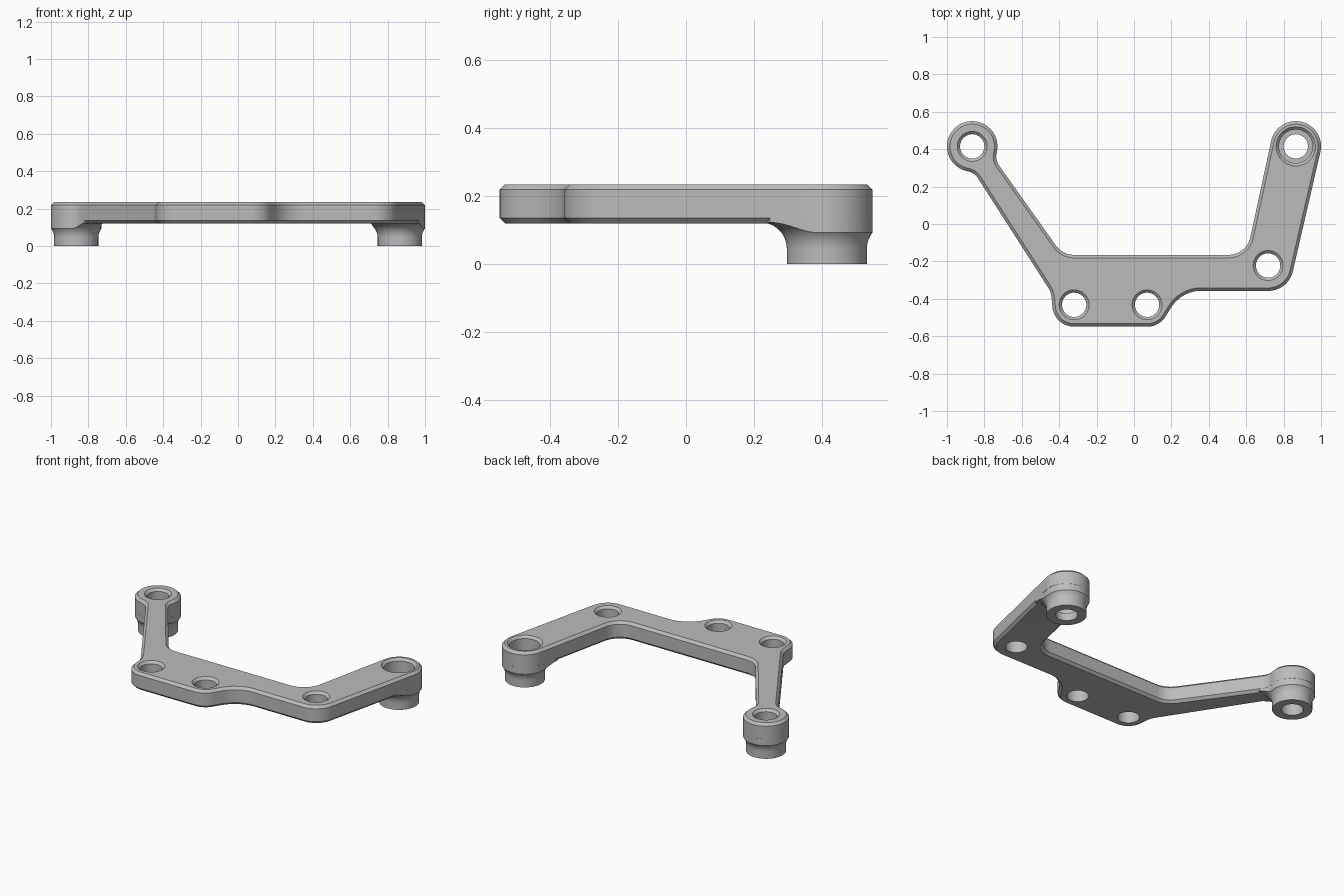
import bpy, bmesh, math
from mathutils import Vector

cube = bpy.data.objects.get("Cube")
if cube:
    bpy.data.objects.remove(cube, do_unlink=True)

BOTTOM, TOP, CHAMFER = 0.12, 0.235, 0.016
BOSS_X, BOSS_Y, BOSS_R = 0.865, 0.415, 0.135
HOLE_R, RIM_R, NECK_R = 0.065, 0.08, 0.118

grey = bpy.data.materials.new("satin grey")
grey.use_nodes = True
grey.diffuse_color = (0.5, 0.5, 0.5, 1)
grey.node_tree.nodes["Principled BSDF"].inputs["Base Color"].default_value = (0.5, 0.5, 0.5, 1)


def make_object(name, bm):
    bmesh.ops.recalc_face_normals(bm, faces=bm.faces)
    mesh = bpy.data.meshes.new(name)
    bm.to_mesh(mesh)
    bm.free()
    mesh.materials.append(grey)
    obj = bpy.data.objects.new(name, mesh)
    bpy.context.collection.objects.link(obj)
    return obj


def loft(bm, rings):
    """Skin closed rings of equal length and cap both ends."""
    loops = [[bm.verts.new(p) for p in ring] for ring in rings]
    for a, b in zip(loops, loops[1:]):
        for i in range(len(a)):
            j = (i + 1) % len(a)
            bm.faces.new((a[i], a[j], b[j], b[i]))
    bm.faces.new(loops[0][::-1])
    bm.faces.new(loops[-1])


def lathe(bm, x, y, profile, sides=64):
    turn = [math.tau * i / sides for i in range(sides)]
    loft(bm, [[(x + r * math.cos(a), y + r * math.sin(a), z) for a in turn]
              for r, z in profile])


def normal(a):
    return Vector((-math.sin(a), math.cos(a)))


def belt(circles, inset):
    """Outline running tangentially round circles (x, y, radius, side)."""
    count = len(circles)
    headings = []
    for i, (x, y, r, s) in enumerate(circles):
        x2, y2, r2, s2 = circles[(i + 1) % count]
        d = Vector((x2 - x, y2 - y))
        k = (s2 * r2 - s * r) / d.length
        headings.append(math.atan2(d.y, d.x) - math.asin(max(-1, min(1, k))))
    points = []
    for i, (x, y, r, s) in enumerate(circles):
        sweep = ((headings[i] - headings[i - 1]) * s) % math.tau
        if sweep > 6:
            sweep = 0.001
        steps = max(1, math.ceil(sweep / 0.09))
        for n in range(steps + 1):
            a = headings[i - 1] + s * sweep * n / steps
            points.append(Vector((x, y)) - (s * r - inset) * normal(a))
    return points


def beside_boss(degrees, r):
    """Hollow circle touching the right boss at the given angle."""
    a, d = math.radians(degrees), BOSS_R + r + 0.0005
    return (-BOSS_X + d * math.cos(a), BOSS_Y + d * math.sin(a), r, -1)


# Outline: side 1 is a rounded lobe, side -1 a hollow fillet
outline = [
    (-BOSS_X, BOSS_Y, BOSS_R, 1),
    beside_boss(260, 0.08),
    (-0.56, -0.405, 0.12, -1),
    (-0.32, -0.432, 0.117, 1),
    (0.07, -0.432, 0.117, 1),
    (0.36, -0.547, 0.19, -1),
    (0.717, -0.222, 0.136, 1),
    (BOSS_X, BOSS_Y, BOSS_R, 1),
    (0.505, -0.045, 0.12, -1),
    (-0.32, -0.045, 0.12, -1),
    beside_boss(-14.8, 0.08),
]


def prism(name, levels):
    bm = bmesh.new()
    loft(bm, [[(p.x, p.y, z) for p in belt(outline, inset)] for inset, z in levels])
    return make_object(name, bm)


# Chamfered plate
plate = prism("bracket", [(CHAMFER, BOTTOM), (0, BOTTOM + CHAMFER),
                          (0, TOP - CHAMFER), (CHAMFER, TOP)])

# Flared feet, trimmed to the outline
FLARE, START = 0.077, 0.0455
flare = [(NECK_R, 0)]
for i in range(13):
    t = math.pi / 2 * i / 12
    flare.append((NECK_R + FLARE * (1 - math.cos(t)), START + FLARE * math.sin(t)))
flare.append((NECK_R + FLARE, 0.16))
bm = bmesh.new()
for side in (-1, 1):
    lathe(bm, side * BOSS_X, BOSS_Y, flare)
feet = make_object("feet", bm)
trim = prism("foot_trim", [(0.0004, -0.1), (0.0004, 0.3)])

# Countersunk holes, and a stepped bore in the left boss
bm = bmesh.new()
lip = RIM_R - HOLE_R
rim = TOP - lip
for x, y in ((-BOSS_X, BOSS_Y), (-0.32, -0.432), (0.07, -0.432), (0.717, -0.222)):
    lathe(bm, x, y, [(HOLE_R, -0.1), (HOLE_R, rim), (RIM_R + lip, TOP + lip)])
bore = 0.09
lathe(bm, BOSS_X, BOSS_Y, [(HOLE_R, -0.1), (HOLE_R, 0.05), (bore, 0.05),
                           (bore, rim), (bore + 2 * lip, TOP + lip)])
holes = make_object("hole_cutters", bm)


def boolean(target, tool, operation):
    bpy.context.view_layer.objects.active = target
    mod = target.modifiers.new(operation.lower(), "BOOLEAN")
    mod.object, mod.operation, mod.solver = tool, operation, "EXACT"
    bpy.ops.object.modifier_apply(modifier=mod.name)
    bpy.data.objects.remove(tool, do_unlink=True)


boolean(feet, trim, "INTERSECT")
boolean(plate, feet, "UNION")
boolean(plate, holes, "DIFFERENCE")

# Smooth curves with crisp chamfers
bpy.ops.object.select_all(action="DESELECT")
plate.select_set(True)
bpy.context.view_layer.objects.active = plate
bpy.ops.object.shade_smooth_by_angle(angle=math.radians(25))
